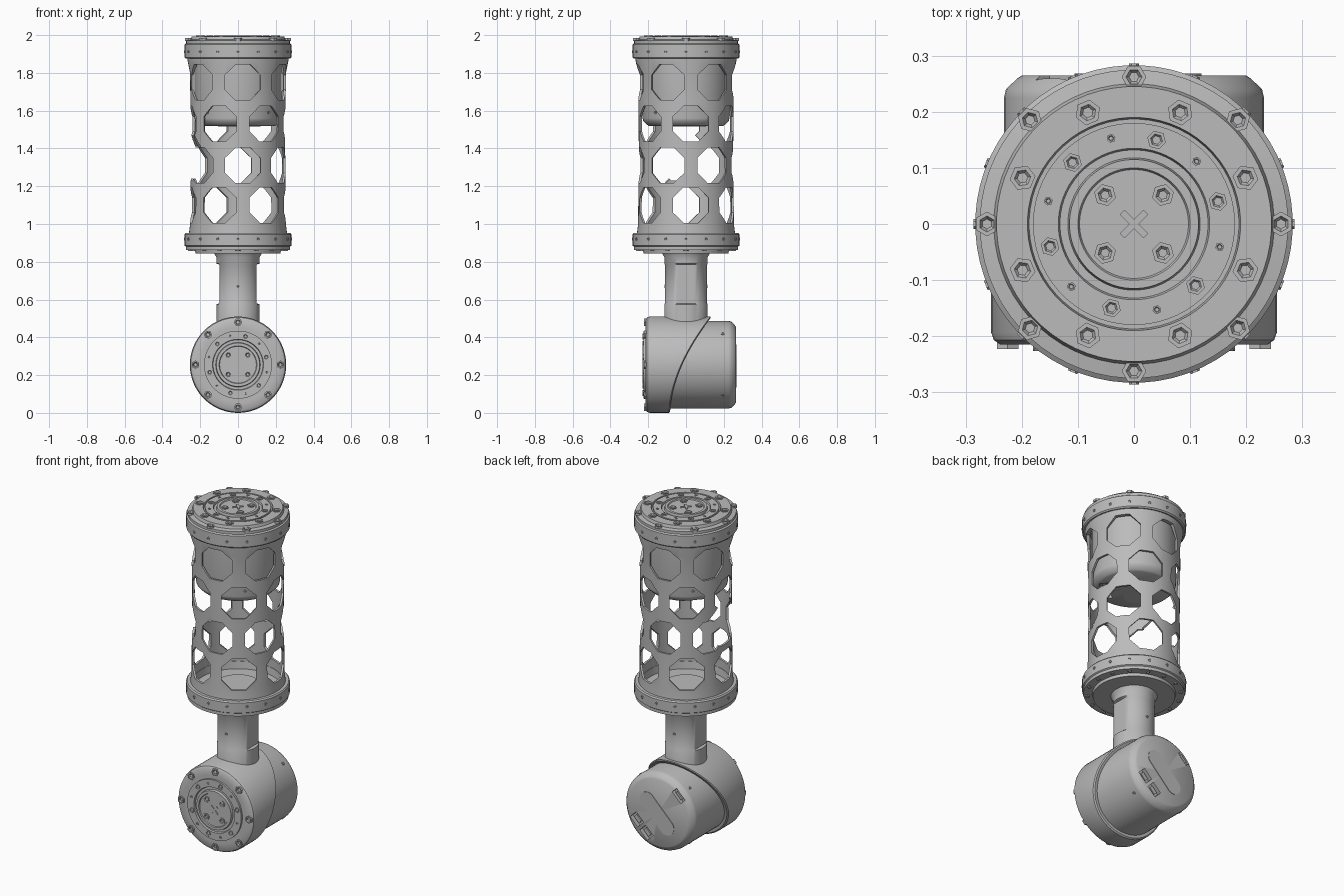
import bpy, bmesh, math
from mathutils import Matrix, Vector

cube = bpy.data.objects.get("Cube")
if cube:
    bpy.data.objects.remove(cube, do_unlink=True)

grey = bpy.data.materials.new("metal grey")
grey.use_nodes = True
colour = (0.5, 0.5, 0.5, 1)
grey.diffuse_color = colour
grey.node_tree.nodes["Principled BSDF"].inputs["Base Color"].default_value = colour

T = Matrix.Translation
I = Matrix.Identity(4)


def rot(deg, axis):
    return Matrix.Rotation(math.radians(deg), 4, axis)


def shade(me):
    """Smooth faces, keeping edges above 35 degrees sharp."""
    bm = bmesh.new()
    bm.from_mesh(me)
    for f in bm.faces:
        f.smooth = True
    for e in bm.edges:
        e.smooth = len(e.link_faces) == 2 and e.calc_face_angle(0) < math.radians(35)
    bm.to_mesh(me)
    bm.free()


def finish(name, bm):
    bmesh.ops.remove_doubles(bm, verts=bm.verts, dist=1e-5)
    bmesh.ops.recalc_face_normals(bm, faces=bm.faces)
    me = bpy.data.meshes.new(name)
    bm.to_mesh(me)
    bm.free()
    shade(me)
    me.materials.append(grey)
    ob = bpy.data.objects.new(name, me)
    bpy.context.collection.objects.link(ob)
    return ob


def spin(bm, profile, m=I, n=64, closed=False):
    """Revolve (radius, height) points about local z."""
    rings = []
    for r, z in profile:
        if r == 0:
            rings.append([bm.verts.new(m @ Vector((0, 0, z)))] * n)
        else:
            rings.append([bm.verts.new(m @ Vector((r * math.cos(a), r * math.sin(a), z)))
                          for a in (math.tau * (i + .5) / n for i in range(n))])
    pairs = list(zip(rings, rings[1:])) + ([(rings[-1], rings[0])] if closed else [])
    for a, b in pairs:
        for i in range(n):
            j = (i + 1) % n
            quad = list(dict.fromkeys((a[i], a[j], b[j], b[i])))
            if len(quad) > 2:
                bm.faces.new(quad)


def lathe(name, profile, m=I, n=64, closed=False):
    bm = bmesh.new()
    spin(bm, profile, m, n, closed)
    return finish(name, bm)


def box(bm, m, size):
    bmesh.ops.create_cube(bm, size=1, matrix=m @ Matrix.Diagonal((*size, 1)))


def around(m, radius, count, start=0):
    """Frames evenly spaced on a circle."""
    return [m @ rot(start + 360 * i / count, 'Z') @ T((radius, 0, 0)) for i in range(count)]


def bolts(name, frames, r, h):
    """Hexagon heads with a conical socket."""
    bm = bmesh.new()
    for f in frames:
        spin(bm, [(0, -h), (r, -h), (r, h), (r * .65, h), (r * .4, -h * .3), (0, -h * .3)], f, 6)
    return finish(name, bm)


def cut(ob, cutter):
    mod = ob.modifiers.new("cut", 'BOOLEAN')
    mod.operation, mod.solver, mod.object = 'DIFFERENCE', 'EXACT', cutter
    mod.use_self = True
    bpy.context.view_layer.update()
    me = bpy.data.meshes.new_from_object(ob.evaluated_get(bpy.context.evaluated_depsgraph_get()))
    ob.modifiers.clear()
    ob.data = me
    shade(me)
    bpy.data.objects.remove(cutter, do_unlink=True)


# Perforated tube
tube = lathe("perforated_tube", [(.262, .93), (.254, 1.0), (.25, 1.4), (.254, 1.8), (.268, 1.87),
                                 (.268, 1.89), (.242, 1.89), (.238, 1.4), (.242, .93)], n=72, closed=True)
bm = bmesh.new()
oct_hole = lambda ang, z, r: spin(bm, [(0, 0), (r, 0), (r, .15), (0, .15)],
                                  T((0, 0, z)) @ rot(ang, 'Z') @ T((.2, 0, 0)) @ rot(90, 'Y'), 8)
for row, z in enumerate((1.10, 1.31, 1.53, 1.75)):
    for k in range(6):
        oct_hole(6 + 30 * (row % 2) + 60 * k, z, .102)
oct_hole(186, 1.36, .14)          # wide side opening
cut(tube, finish("tube_cutter", bm))

# Flanges
lathe("lower_flange", [(0, .845), (.225, .845), (.228, .862), (.276, .862), (.276, .88), (.283, .885),
                       (.283, .945), (.277, .953), (.24, .953), (.235, .91), (.13, .91), (.12, .93), (0, .93)])
lathe("upper_flange", [(.24, 1.88), (.277, 1.875), (.283, 1.882), (.283, 1.95), (.275, 1.956),
                       (.275, 1.972), (.25, 1.976), (.245, 1.993), (.19, 1.993), (.187, 1.975),
                       (0, 1.975), (0, 1.9), (.24, 1.9)], closed=False)
for part, z in (("lower", .92), ("upper", 1.912)):
    side = [f @ rot(90, 'Y') for f in around(T((0, 0, z)), .283, 16, 22.5)]
    bolts(part + "_flange_screws", side, .009, .003)
bolts("lower_flange_bolts", around(T((0, 0, .862)) @ rot(180, 'X'), .255, 16), .012, .005)


def drive_face(name, m, outer, spread):
    """Output plate with stepped rings and bolt circles; local z points out."""
    lathe(name + "_plate", [(0, -.02), (.18, -.02), (.18, .004), (.135, .004), (.132, -.006), (.118, -.006),
                            (.115, .009), (.1, .009), (.097, .003), (0, .003)], m)
    bolts(name + "_outer_bolts", outer, .022, .007)
    bolts(name + "_ring_screws", around(m @ T((0, 0, .004)), .155, 6, 15), .017, .004)
    bolts(name + "_pins", around(m @ T((0, 0, .004)), .158, 6, 45), .008, .003)
    bolts(name + "_centre_bolts", around(m @ T((0, 0, .005)), .073, 4, 45), .02, .004)
    bm = bmesh.new()
    for a in (45, 135):
        box(bm, m @ rot(a, 'Z') @ T((0, 0, .004)), (.06, .012, .008))
    finish(name + "_centre_cross", bm)


top = T((0, 0, 1.99))
drive_face("top_drive", top, around(T((0, 0, 1.977)), .262, 8), 0)
bolts("top_inner_bolts", around(T((0, 0, 1.994)), .215, 8, 22.5), .023, .005)


def rear_cap(name, m, r, depth):
    """Rounded motor cover with connector sockets; local z points out."""
    cap = lathe(name, [(0, -depth), (r, -depth), (r, -.04), (r * .985, -.025), (r * .9, -.006),
                       (r * .86, 0), (0, 0)], m)
    d = m @ rot(45, 'Z')
    bm = bmesh.new()
    for u in (-.045, .045):
        box(bm, d @ T((.155, u, 0)), (.055, .07, .05))
    box(bm, d @ T((-.19, 0, 0)), (.035, .08, .05))
    cut(cap, finish(name + "_cutter", bm))
    bm = bmesh.new()
    for u in (-.045, .045):
        box(bm, d @ T((.155, u, -.018)), (.025, .045, .02))
    box(bm, d @ T((-.19, 0, -.018)), (.015, .05, .02))
    finish(name + "_connectors", bm)
    # Raised rounded label plate
    bm = bmesh.new()
    spin(bm, [(0, -.003), (.05, -.003), (.05, .003), (0, .003)], I, 24)
    for v in bm.verts:
        v.co.y += math.copysign(.09, v.co.y) if abs(v.co.y) > 1e-6 else 0
    bm.transform(d @ T((.01, 0, 0)))
    finish(name + "_label_plate", bm)
    side = [f @ rot(90, 'Y') for f in around(m @ T((0, 0, -.07)), r, 4, 45)]
    bolts(name + "_screws", side, .01, .003)


# Motor held inside the tube
rear_cap("inner_motor", T((0, 0, 1.52)) @ rot(180, 'X'), .23, .38)

# Base motor: rear cover and front housing with a sloped, curved rear edge
AX = .255
rear_cap("base_motor", T((0, .265, AX)) @ rot(-90, 'X'), .232, .4)
bm = bmesh.new()
spin(bm, [(0, .02), (.2, .02), (.2, .0), (.238, 0), (.25, -.008), (.255, -.022), (.255, -.2),
          (.248, -.206), (.22, -.206), (0, -.1)], T((0, -.215, AX)) @ rot(90, 'X'), 72)
bm.transform(I)
for v in bm.verts:
    if v.co.y > -.02:
        t = max(0, min(1, v.co.z / (2 * AX)))
        v.co.y += -.09 + .22 * t ** 1.8 + .015
    elif v.co.y < -.22:
        v.co.y = -.215
finish("base_front_housing", bm)
front = T((0, -.222, AX)) @ rot(90, 'X')
drive_face("front_drive", front, around(T((0, -.216, AX)) @ rot(90, 'X'), .225, 8), 0)

# Neck with flattened flanks and full-round ends
bm = bmesh.new()
spin(bm, [(0, .4), (.115, .4), (.115, .575), (.112, .58), (.112, .785), (.115, .79),
          (.115, .825), (.13, .85), (0, .85)], I, 48)
for v in bm.verts:
    if .578 < v.co.z < .787:
        v.co.x = max(-.098, min(.098, v.co.x))
finish("neck", bm)
bolts("neck_screws", [T((0, s * .112, .67)) @ rot(-90 * s, 'X') for s in (-1, 1)], .009, .003)
